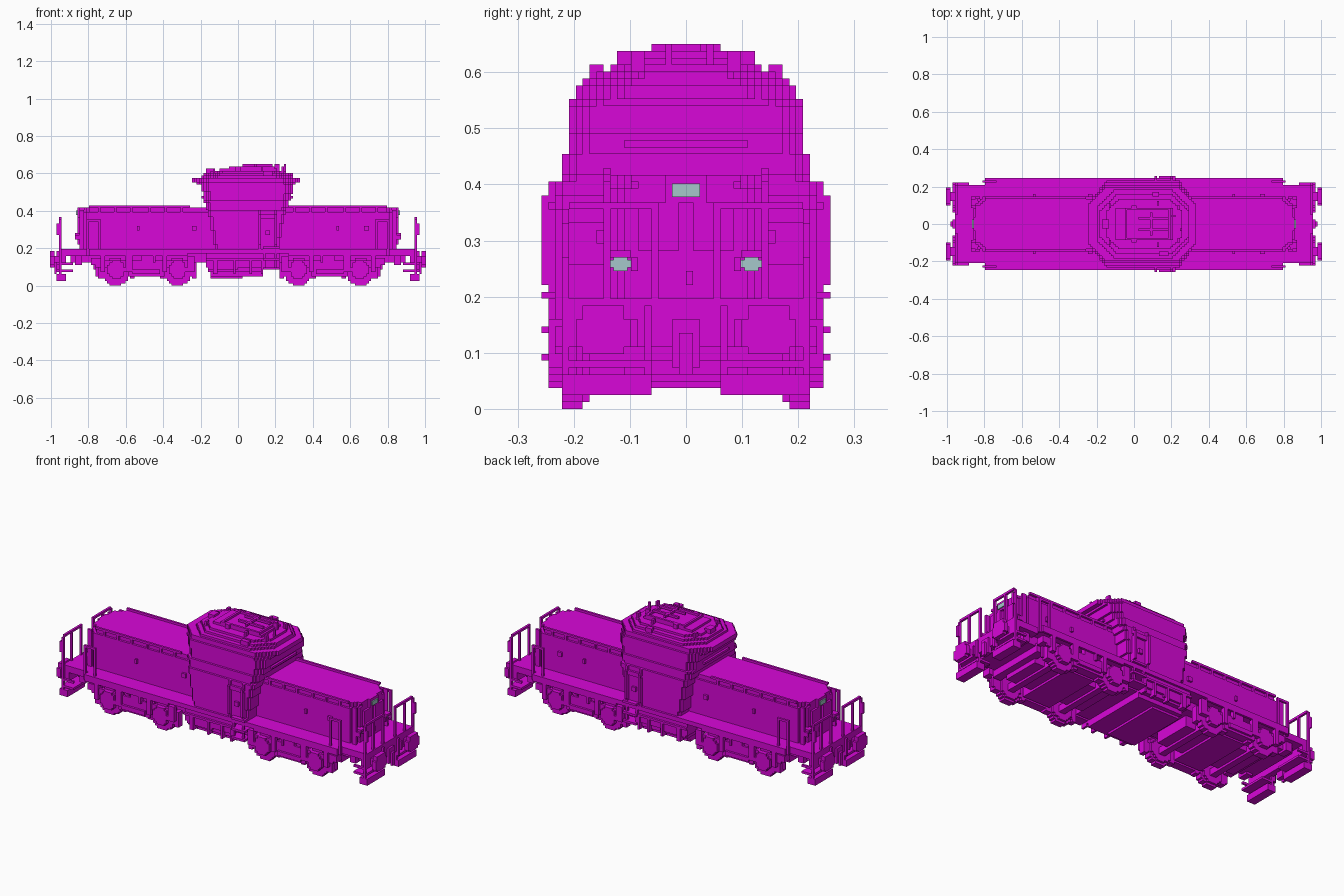
import bpy, bmesh, math
from mathutils import Matrix

cube = bpy.data.objects.get("Cube")
if cube:
    bpy.data.objects.remove(cube)

V = 2 / 163  # block size that every part snaps to


def material(name, rgb):
    m = bpy.data.materials.new(name)
    m.use_nodes = True
    m.diffuse_color = (*rgb, 1)
    m.node_tree.nodes["Principled BSDF"].inputs["Base Color"].default_value = (*rgb, 1)
    return m


MAGENTA = material("magenta paint", (0.69, 0.002, 0.69))
GLASS = material("pale lamp glass", (0.38, 0.57, 0.60))


def snap(lo, hi):
    lo, hi = round(lo / V) * V, round(hi / V) * V
    return (lo, hi) if hi > lo else (lo, lo + V)


def part(name, boxes, mat=MAGENTA, snapped=True):
    """One object made from boxes (x0, x1, y0, y1, z0, z1)."""
    bm = bmesh.new()
    for b in boxes:
        spans = [(b[i], b[i + 1]) for i in (0, 2, 4)]
        if snapped:
            spans = [snap(*s) for s in spans]
        size = [s[1] - s[0] for s in spans]
        centre = [(s[0] + s[1]) / 2 for s in spans]
        bmesh.ops.create_cube(bm, size=1, matrix=Matrix.Translation(centre) @ Matrix.Diagonal((*size, 1)))
    mesh = bpy.data.meshes.new(name)
    bm.to_mesh(mesh)
    bm.free()
    mesh.materials.append(mat)
    ob = bpy.data.objects.new(name, mesh)
    bpy.context.collection.objects.link(ob)
    return ob


def flip_x(bs):
    return bs + [(-b[1], -b[0], *b[2:]) for b in bs]


def flip_y(bs):
    return bs + [(b[0], b[1], -b[3], -b[2], b[4], b[5]) for b in bs]


def four(bs):
    return flip_x(flip_y(bs))


def mid(x, w, y, d, z0, z1):
    return (x - w, x + w, y - d, y + d, z0, z1)


def slab(c, l, w, z0, z1, cut):
    """Slab whose plan has corners cut off in block steps."""
    n = round(cut / V)
    return [mid(c, l - i * V, 0, w - (n - i) * V, z0, z1) for i in range(n + 1)]


def taper(rows, cut):
    """Stepped stack between rows of (z, x centre, half length, half width)."""
    out = []
    for (z0, c0, l0, w0), (z1, c1, l1, w1) in zip(rows, rows[1:]):
        n = max(1, round((z1 - z0) / V))
        for i in range(n):
            t = (i + 0.5) / n
            c, l, w = c0 + (c1 - c0) * t, l0 + (l1 - l0) * t, w0 + (w1 - w0) * t
            out += slab(c, l, w, z0 + (z1 - z0) * i / n, z0 + (z1 - z0) * (i + 1) / n, cut)
    return out


def disc(x, y0, y1, z, r):
    """Stepped wheel, one slab per row of blocks."""
    out, n = [], round(2 * r / V)
    for i in range(n):
        h = (i + 0.5) / n * 2 * r - r
        w = math.sqrt(r * r - h * h)
        out.append((x - w, x + w, y0, y1, z + r * i / n * 2 - r, z + r * (i + 1) / n * 2 - r))
    return out


# Main frame, walkways and end platforms
part("main_frame", [(-.80, .80, -.245, .245, .172, .196), (-.90, .90, -.16, .16, .12, .185)])
part("walkway_edge", four([(.27, .80, .233, .245, .16, .184)]))
part("end_platform", flip_x([(.80, .96, -.21, .21, .16, .196), (.92, .955, -.21, .21, .11, .196)]))

# Engine hoods with stepped corners and top edges
part("hood", slab(0, .848, .147, .19, .395, .037) + slab(0, .848, .135, .39, .412, .05))
part("hood_top_rail", four([(.26, .80, .135, .147, .412, .424)]
                           + [(.29 + i * .09, .302 + i * .09, .135, .147, .39, .412) for i in range(6)])
     + flip_x([(.835, .848, -.10, .10, .40, .42)]))
part("hood_corner_post", four([(.825, .848, .135, .147, .196, .41)]))
part("hood_end_panels", flip_x(flip_y([(.845, .860, .015, .086, .285, .368)])
                               + [(.845, .860, -.037, .037, .37, .412), (.845, .86, -.006, .006, .22, .245)]))
part("hood_side_fittings", flip_y([mid(x, .01, .152, .007, .30, .32) for x in (-.235, .535, .685, -.535)]))

# Lamps, the lower pair set into shades
part("upper_lamp", flip_x([(.858, .866, -.025, .025, .378, .402)]), GLASS, False)
part("lower_lamp", four([(.845, .853, .098, .135, .252, .265), (.845, .853, .104, .129, .246, .271)]), GLASS, False)
part("lower_lamp_shade", four([(.835, .874, .086, .098, .245, .27), (.835, .874, .135, .147, .245, .27),
                               (.835, .874, .098, .135, .27, .282)]))

# Cab that flares outwards to its eaves
part("cab_body", taper([(.172, .045, .165, .233), (.37, .047, .20, .233), (.405, .047, .212, .233)], .012)
     + taper([(.405, .047, .215, .221), (.46, .047, .228, .221)], .025)
     + taper([(.46, .05, .235, .208), (.537, .05, .245, .208)], .037))
part("cab_roof", slab(.045, .262, .204, .537, .55, .06) + slab(.045, .285, .196, .55, .575, .09)
     + slab(.05, .25, .178, .575, .588, .08) + slab(.055, .235, .16, .588, .60, .08)
     + slab(.055, .2, .135, .60, .612, .06))
part("cab_end_window_frames", [mid(.05 + s * .238, .01, 0, .11, .47, .482) for s in (-1, 1)])
part("cab_window_ledge", flip_y([(-.10, .085, .226, .236, .385, .396)]))
part("cab_door", flip_y([(.122, .196, .233, .245, .36, .375), (.15, .172, .233, .245, .27, .30)]))
part("door_handrail", flip_y([(x, x + .012, y0, y1, z0, z1) for x in (.11, .196)
                              for y0, y1, z0, z1 in ((.245, .257, .22, .375), (.221, .245, .37, .40),
                                                     (.233, .25, .20, .35))]))
part("cab_steps", flip_y([(.14, .215, .20, .257, z, z + .014) for z in (.09, .13, .20)]
                         + [(.14, .152, .23, .245, .09, .18), (.20, .212, .23, .245, .09, .18)]))

# Roof equipment
part("roof_platform", [mid(.055, .15, 0, .085, .612, .622)])
part("roof_frame", flip_y([(-.05, .2, .075, .087, .626, .638), (.03, .18, .02, .032, .632, .646)])
     + [(-.05, -.038, -.087, .087, .626, .638), (.188, .2, -.087, .087, .626, .638),
        (.09, .102, -.06, .06, .634, .646)])
part("roof_insulators", flip_y([mid(x, .009, y, .009, .585, z) for x, y, z in
                                [(-.13, .10, .622), (.0, .086, .635), (.13, .11, .635), (.24, .086, .635)]]))
part("roof_horns", [mid(.205, .012, .043, .007, .60, .655), mid(.25, .008, -.03, .01, .60, .645),
                    mid(-.155, .02, 0, .025, .60, .62), mid(.16, .02, -.158, .01, .588, .61),
                    mid(.12, .02, .158, .01, .588, .61)])

# Tall grab rails on the walkway corners
part("walkway_grab_rail", four([(.74, .752, .221, .233, .19, .36), (.80, .812, .221, .233, .16, .36),
                                (.74, .812, .221, .233, .348, .36), (.67, .71, .235, .25, .172, .20)]))

# End handrails, split by the central gangway
part("end_handrail", four([(.945, .957, .05, .062, .19, .365), (.945, .957, .135, .147, .19, .365),
                           (.945, .957, .209, .221, .12, .355), (.945, .957, .062, .21, .36, .372),
                           (.957, .969, .209, .221, .27, .33)]))

# Buffers, coupler and end steps
part("buffers", four([(.95, .985, .123, .172, .118, .16), (.985, 1.0, .098, .196, .112, .165),
                      (.985, 1.0, .11, .184, .10, .178)]))
part("coupler", flip_x([(.94, .975, -.025, .025, .075, .16), (.97, .985, -.012, .012, .06, .14)]))
part("brake_hoses", four([(.955, .967, .06, .073, .086, .185), (.955, .967, .085, .097, .11, .16)]))
part("end_steps", four([(.925, .965, .06, .221, .028, .06), (.88, .96, .06, .221, .074, .086),
                        (.94, .955, .06, .072, .05, .12), (.94, .955, .209, .221, .05, .16),
                        (.88, .96, .209, .221, .11, .123)]))

# Wheels and axles
AXLES = (.322, .655)
wheels = []
for ax in AXLES:
    wheels += disc(ax, .184, .221, .074, .074) + disc(ax, .172, .186, .074, .062)
part("wheels", four(wheels))
part("axles", flip_x([mid(ax, .018, 0, .19, .055, .09) for ax in AXLES]))

# Bogies: centre block, side frames, axle boxes, springs and brake gear
part("bogie_centre", flip_x([(.40, .58, -.172, .172, .05, .175), (.245, .74, -.11, .11, .065, .13),
                             (.73, .77, -.172, .172, .09, .13)]))
part("bogie_side_frame", four([(.235, .76, .221, .237, .098, .135), (.39, .59, .184, .237, .05, .11),
                               (.42, .56, .215, .245, .062, .086), (.74, .785, .18, .237, .11, .15)]))
axle_boxes = []
for ax in AXLES:
    axle_boxes += disc(ax, .221, .245, .086, .049)
part("axle_boxes", four(axle_boxes))
part("springs", four([mid(ax + d, .014, .23, .012, .075, .165) for ax in AXLES for d in (-.072, .072)]
                     + [mid(.49, .03, .225, .014, .10, .175), mid(.45, .008, .233, .012, .12, .18)]))
part("brake_blocks", four([mid(ax + d, .012, .2, .018, .04, .12) for ax in AXLES for d in (-.086, .086)]))
part("sand_pipes", four([(.75, .765, .18, .196, .05, .12), (.83, .87, .12, .184, .11, .165)]))

# Tank slung between the bogies
part("centre_tank", [(-.17, .14, -.233, .233, .10, .175), (-.16, .14, -.221, .221, .075, .10),
                     (-.145, .14, -.196, .196, .05, .075), (-.145, .02, -.172, .172, .035, .05),
                     (.14, .215, -.18, .18, .085, .175)])
part("tank_ribs", flip_y([(-.17, .14, .225, .245, .135, .15), (-.16, .0, .215, .233, .085, .10)]
                         + [(x, x + .014, .21, .24, .06, .15) for x in (-.13, -.03, .06, .12)]))
